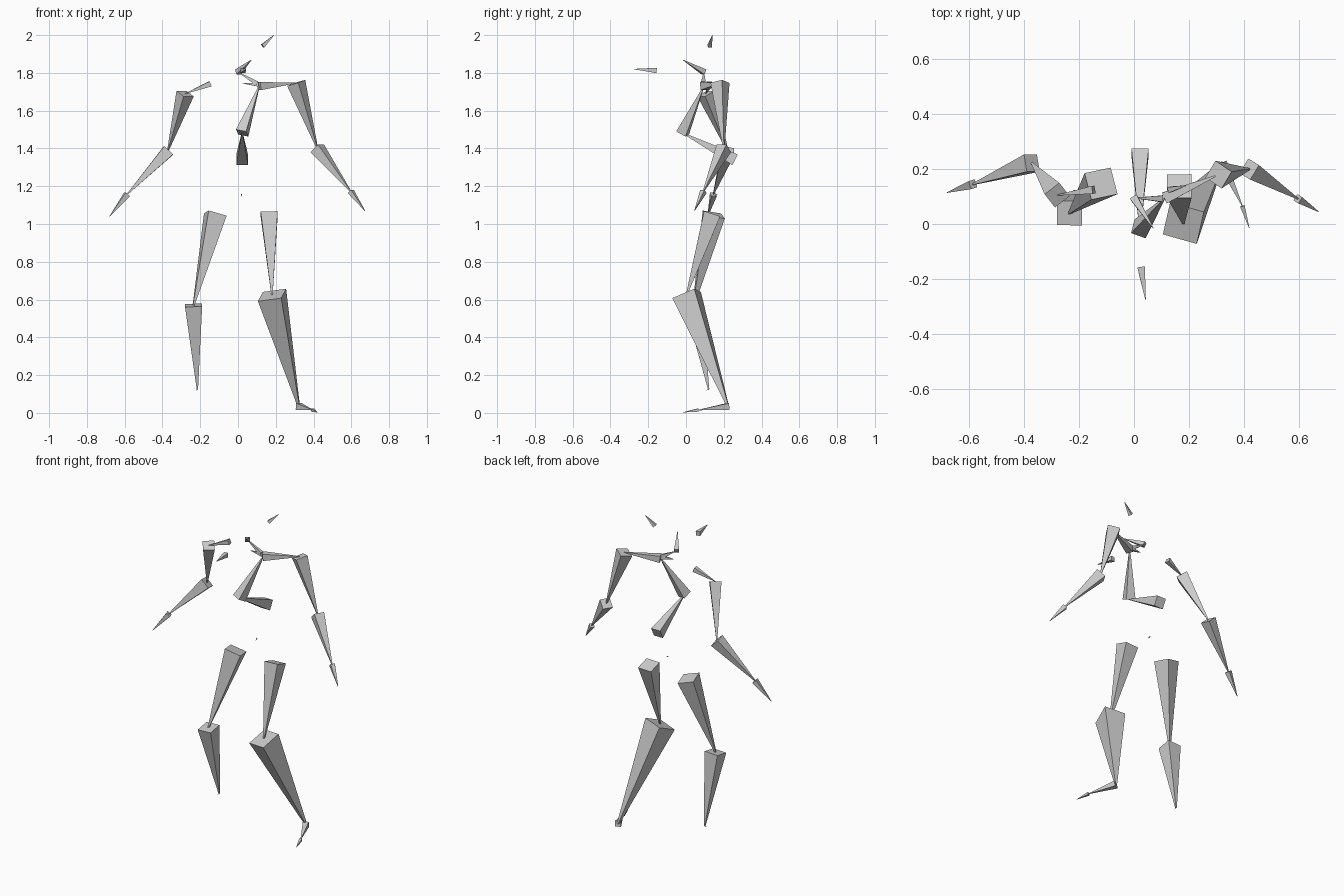
import bpy
import bmesh
from mathutils import Vector

cube = bpy.data.objects.get("Cube")
if cube:
    bpy.data.objects.remove(cube, do_unlink=True)

grey = bpy.data.materials.new("light_grey")
grey.use_nodes = True
grey.diffuse_color = (0.6, 0.6, 0.6, 1)
grey.node_tree.nodes["Principled BSDF"].inputs["Base Color"].default_value = (0.6, 0.6, 0.6, 1)


def bone(name, head, tail, side=None, ratio=0.2):
    """Square tapered bone; its width follows its length, side sets the roll."""
    head, tail = Vector(head), Vector(tail)
    axis = tail - head
    half = axis.length * ratio / 2
    axis.normalize()
    u = Vector(side) if side else axis.cross(Vector((0, 0, 1)))
    u = (u - axis * u.dot(axis)).normalized()
    v = axis.cross(u)
    bm = bmesh.new()
    rings = []
    for centre, r in ((head, half), (tail, half * 0.08)):
        rings.append([bm.verts.new(centre + (u * a + v * b) * r)
                      for a, b in ((-1, -1), (1, -1), (1, 1), (-1, 1))])
    low, high = rings
    bm.faces.new(low[::-1])
    bm.faces.new(high)
    for i in range(4):
        j = (i + 1) % 4
        bm.faces.new((low[i], low[j], high[j], high[i]))
    bmesh.ops.recalc_face_normals(bm, faces=bm.faces)
    mesh = bpy.data.meshes.new(name)
    bm.to_mesh(mesh)
    bm.free()
    mesh.materials.append(grey)
    bpy.context.collection.objects.link(bpy.data.objects.new(name, mesh))


def chain(joints, names, sides):
    """Bones that run joint to joint."""
    for i, name in enumerate(names):
        bone(name, joints[i], joints[i + 1], sides[i])


X, Y = (1, 0, 0), (0, 1, 0)
chest = (0.112, 0.095, 1.73)

# Spine, neck and head
chain([(0.022, 0.26, 1.34), (0.022, -0.018, 1.482), chest],
      ["lower_spine", "upper_spine"], [X, (1, -0.25, 0)])
chain([(0.1, 0.092, 1.745), (0.0, 0.095, 1.805), (0.07, -0.015, 1.868)],
      ["neck", "head"], [Y, None])
bone("chest_spur", (0.108, 0.095, 1.738), (0.025, 0.09, 1.745), Y, 0.25)

# Loose bones around the head and pelvis
bone("crown_bone", (0.13, 0.125, 1.942), (0.19, 0.14, 2.0), None, 0.25)
bone("face_bone", (0.026, -0.157, 1.813), (0.042, -0.275, 1.82), X, 0.23)
bone("pelvis_bone", (0.018, 0.165, 1.158), (0.02, 0.145, 1.146), X)

# Arms
chain([chest, (0.308, 0.18, 1.747), (0.42, 0.2, 1.4), (0.597, 0.092, 1.172),
       (0.672, 0.045, 1.07)],
      ["left_collar", "left_upper_arm", "left_forearm", "left_hand"],
      [None, (1, -0.6, 0), None, None])
chain([(-0.147, 0.125, 1.742), (-0.28, 0.105, 1.69), (-0.372, 0.222, 1.385),
       (-0.587, 0.145, 1.157), (-0.68, 0.115, 1.04)],
      ["right_collar", "right_upper_arm", "right_forearm", "right_hand"],
      [None, None, Y, None])

# Legs
chain([(0.165, 0.138, 1.053), (0.18, 0.003, 0.624), (0.322, 0.222, 0.034),
       (0.395, 0.065, 0.015), (0.42, -0.015, 0.003)],
      ["left_thigh", "left_shin", "left_foot", "left_toe"],
      [X, (1, -0.26, 0.08), None, None])
chain([(-0.12, 0.147, 1.05), (-0.235, 0.04, 0.57), (-0.215, 0.12, 0.125),
       (-0.222, 0.105, 0.118)],
      ["right_thigh", "right_shin", "right_foot"],
      [(1, 0.26, 0), X, None])
